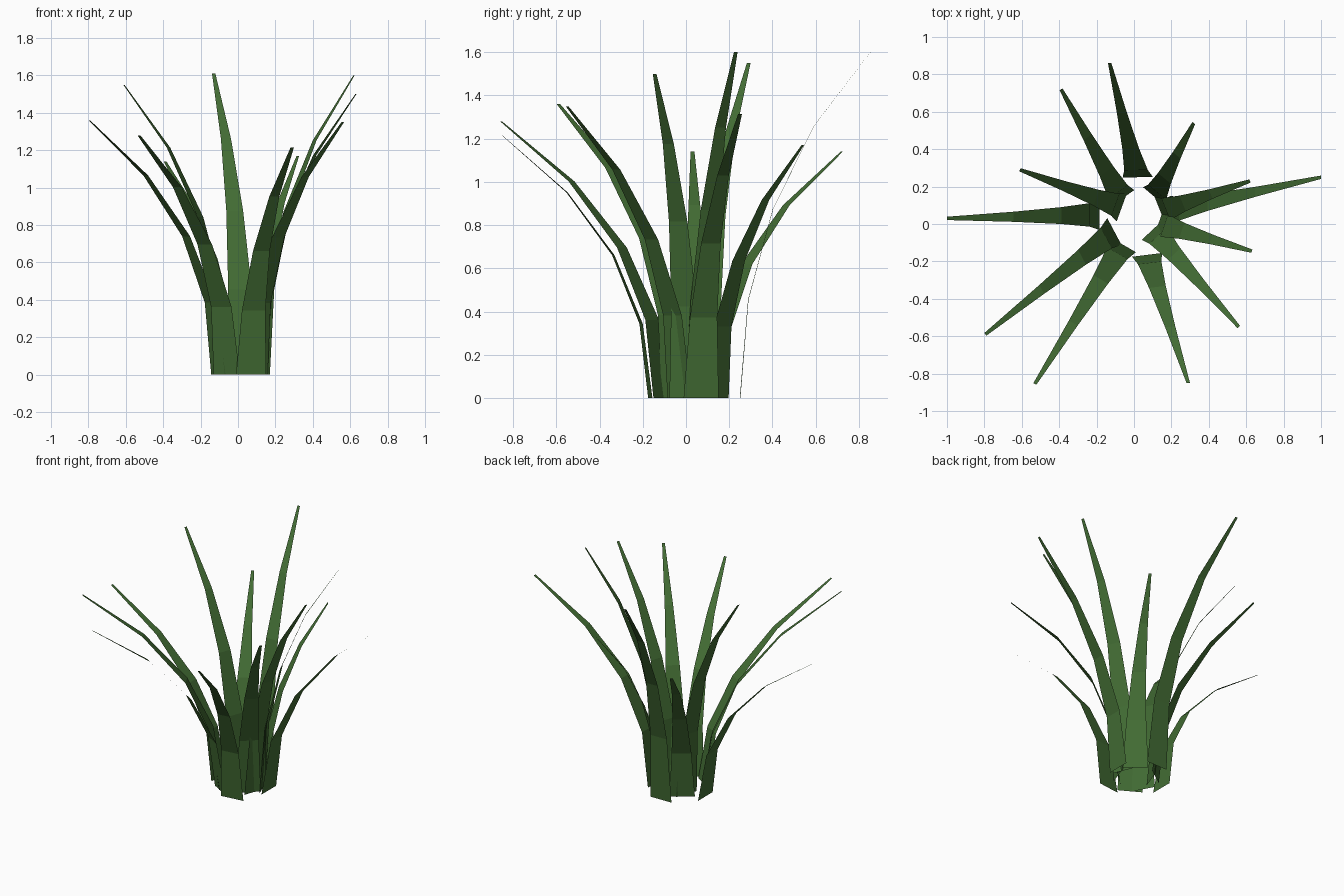
import bpy, math

if "Cube" in bpy.data.objects:
    bpy.data.objects.remove(bpy.data.objects["Cube"])

green = bpy.data.materials.new("leaf_green")
green.diffuse_color = (0.055, 0.15, 0.034, 1)
green.use_nodes = True
green.node_tree.nodes["Principled BSDF"].inputs["Base Color"].default_value = green.diffuse_color

SEGMENTS = 4
BASE_HALF, TIP_HALF = 0.081, 0.009

# Each blade: base x, base y, facing angle (degrees), tip x, tip y, tip z
BLADES = [
    (0.19, 0.07, 0, 1.00, 0.25, 1.315),
    (0.14, 0.07, 22, 0.62, 0.23, 1.60),
    (0.11, 0.145, 50, 0.32, 0.54, 1.17),
    (0.02, 0.25, 91, -0.13, 0.86, 1.61),
    (-0.065, 0.135, 125, -0.39, 0.72, 1.14),
    (-0.065, 0.09, 160, -0.61, 0.29, 1.55),
    (-0.185, 0.05, 180, -1.00, 0.03, 1.14),
    (-0.105, -0.04, 208, -0.795, -0.59, 1.36),
    (-0.06, -0.11, 240, -0.53, -0.855, 1.28),
    (0.07, -0.165, 277, 0.29, -0.85, 1.215),
    (0.10, -0.03, 313, 0.56, -0.55, 1.35),
    (0.13, 0.0, 341, 0.63, -0.145, 1.50),
]


def make_blade(name, x0, y0, facing, x1, y1, z1):
    """Flat tapered strip that arches outward from the base."""
    a = math.radians(facing)
    wx, wy = -math.sin(a), math.cos(a)
    verts, faces = [], []
    for i in range(SEGMENTS + 1):
        t = i / SEGMENTS
        x = x0 + (x1 - x0) * t * t
        y = y0 + (y1 - y0) * t * t
        z = z1 * (t - 0.15 * t * t) / 0.85
        h = BASE_HALF + (TIP_HALF - BASE_HALF) * t
        verts += [(x - wx * h, y - wy * h, z), (x + wx * h, y + wy * h, z)]
    for i in range(SEGMENTS):
        k = 2 * i
        faces.append((k, k + 1, k + 3, k + 2))
    mesh = bpy.data.meshes.new(name)
    mesh.from_pydata(verts, [], faces)
    mesh.materials.append(green)
    obj = bpy.data.objects.new(name, mesh)
    bpy.context.collection.objects.link(obj)


# Ring of grass blades
for n, blade in enumerate(BLADES, 1):
    make_blade(f"grass_blade_{n}", *blade)
